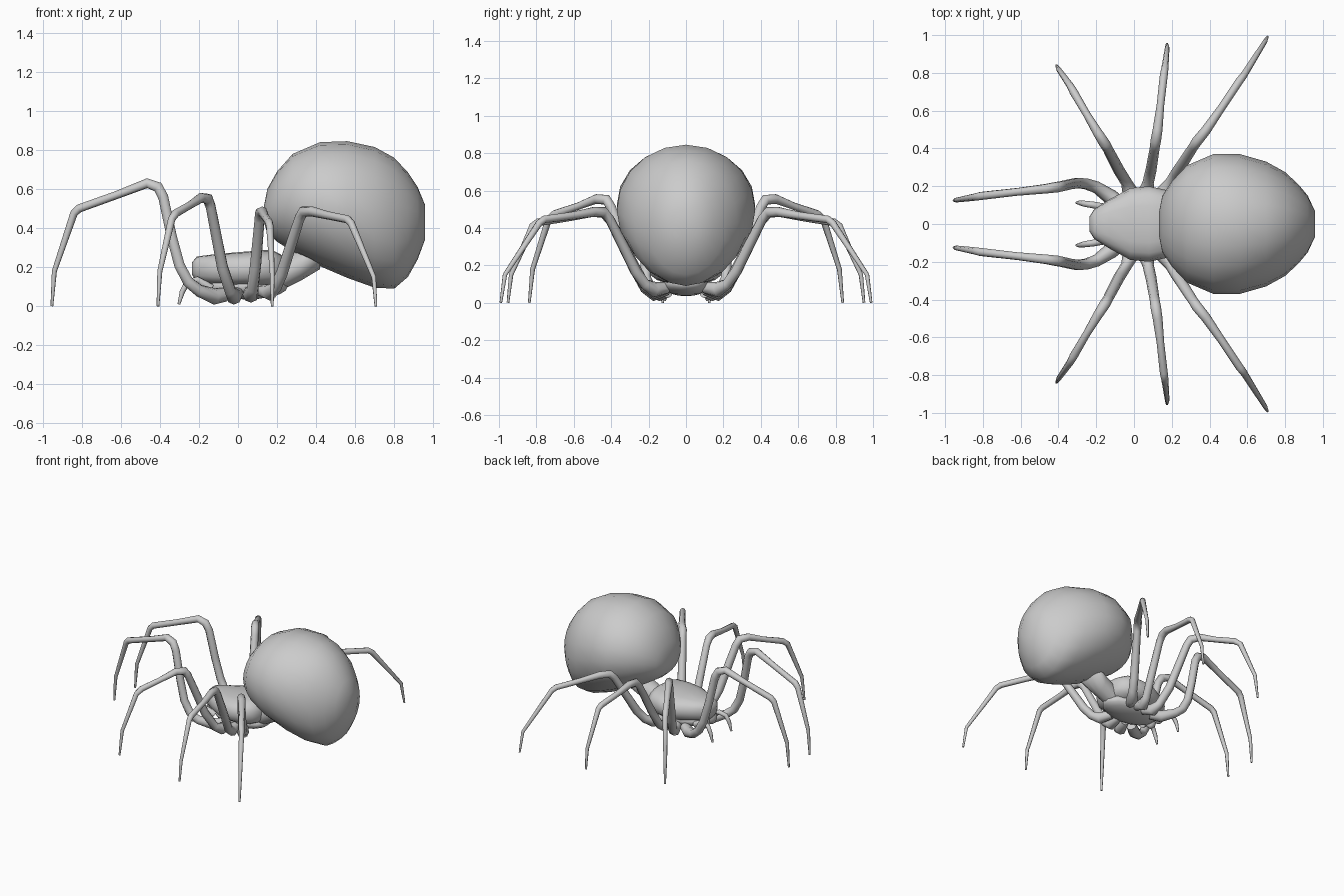
import bpy, bmesh, math


def add_mirror(ob):
    m = ob.modifiers.new("mirror", 'MIRROR')
    m.use_axis = (False, True, False)


def loft(name, sections, sides=20, power=1.0):
    """Skin oval sections given as (x, z_bottom, z_top, half_width)."""
    bm = bmesh.new()
    rings = []
    for x, zb, zt, w in sections:
        ring = []
        for i in range(sides):
            a = 2 * math.pi * i / sides
            c, s = math.cos(a), math.sin(a)
            y = w * math.copysign(abs(c) ** power, c)
            z = (zb + zt) / 2 + (zt - zb) / 2 * math.copysign(abs(s) ** power, s)
            ring.append(bm.verts.new((x, y, z)))
        rings.append(ring)
    for r0, r1 in zip(rings, rings[1:]):
        for i in range(sides):
            j = (i + 1) % sides
            bm.faces.new((r0[i], r0[j], r1[j], r1[i]))
    bm.faces.new(rings[0])
    bm.faces.new(rings[-1])
    bmesh.ops.recalc_face_normals(bm, faces=bm.faces)
    for f in bm.faces:
        f.smooth = True
    me = bpy.data.meshes.new(name)
    bm.to_mesh(me)
    bm.free()
    ob = bpy.data.objects.new(name, me)
    bpy.context.collection.objects.link(ob)
    return ob


def tube(name, pts):
    """Tapered limb through (x, y, z, radius) points, mirrored across y."""
    cu = bpy.data.curves.new(name, 'CURVE')
    cu.dimensions = '3D'
    cu.bevel_depth = 1.0
    cu.bevel_resolution = 2
    cu.use_fill_caps = True
    sp = cu.splines.new('POLY')
    sp.points.add(len(pts) - 1)
    for p, (x, y, z, r) in zip(sp.points, pts):
        p.co = (x, y, z, 1)
        p.radius = r
    sp.use_smooth = True
    ob = bpy.data.objects.new(name, cu)
    bpy.context.collection.objects.link(ob)
    bpy.ops.object.select_all(action='DESELECT')
    ob.select_set(True)
    bpy.context.view_layer.objects.active = ob
    bpy.ops.object.convert(target='MESH')
    add_mirror(bpy.context.view_layer.objects.active)


def ball(name, loc, scale, mirrored=True):
    bm = bmesh.new()
    bmesh.ops.create_uvsphere(bm, u_segments=14, v_segments=10, radius=1)
    for v in bm.verts:
        v.co = [c * s + l for c, s, l in zip(v.co, scale, loc)]
    for f in bm.faces:
        f.smooth = True
    me = bpy.data.meshes.new(name)
    bm.to_mesh(me)
    bm.free()
    ob = bpy.data.objects.new(name, me)
    bpy.context.collection.objects.link(ob)
    if mirrored:
        add_mirror(ob)


# Large drooping abdomen
loft("abdomen", [
    (.132, .43, .51, .06), (.15, .375, .60, .15), (.20, .33, .69, .225),
    (.28, .28, .78, .31), (.42, .205, .84, .37), (.56, .145, .845, .37),
    (.70, .095, .815, .33), (.80, .09, .76, .275), (.87, .15, .685, .21),
    (.92, .24, .61, .15), (.957, .34, .52, .07)])

# Flattened head shield, belly plate and waist
loft("carapace", [
    (-.235, .16, .225, .04), (-.21, .125, .255, .08), (-.13, .11, .265, .13),
    (-.02, .10, .275, .19), (.08, .10, .283, .20), (.17, .10, .29, .18),
    (.22, .12, .265, .14), (.245, .15, .23, .07)], 16, .75)
ball("sternum", (.04, 0, .10), (.22, .13, .065), False)
loft("waist", [(.12, .05, .17, .06), (.22, .08, .24, .07),
               (.32, .13, .29, .08), (.42, .19, .36, .10)], 12)

# Four leg pairs, each bending at two knees
tube("front_leg", [
    (-.06, .10, .06, .035), (-.12, .14, .05, .042), (-.20, .195, .08, .032),
    (-.255, .213, .125, .03), (-.30, .217, .21, .029), (-.34, .21, .36, .028),
    (-.383, .20, .56, .028), (-.41, .195, .61, .029), (-.465, .187, .63, .026),
    (-.62, .17, .57, .021), (-.815, .148, .50, .022), (-.84, .143, .475, .02),
    (-.94, .127, .18, .013), (-.953, .125, .0, .007)])
tube("second_leg", [
    (.0, .10, .07, .03), (-.02, .17, .05, .042), (-.04, .22, .08, .03),
    (-.08, .285, .20, .03), (-.14, .40, .51, .027), (-.155, .425, .55, .029),
    (-.19, .48, .555, .026), (-.25, .58, .515, .02), (-.32, .70, .475, .022),
    (-.34, .735, .445, .019), (-.40, .82, .18, .013), (-.41, .838, .0, .007)])
tube("third_leg", [
    (.06, .10, .08, .03), (.065, .17, .06, .042), (.075, .22, .09, .03),
    (.09, .285, .21, .029), (.11, .405, .44, .026), (.115, .44, .48, .028),
    (.125, .50, .485, .026), (.14, .63, .455, .02), (.158, .79, .43, .021),
    (.163, .82, .41, .019), (.176, .935, .15, .012), (.175, .952, .0, .007)])
tube("rear_leg", [
    (.12, .10, .08, .03), (.16, .17, .07, .042), (.195, .22, .10, .03),
    (.225, .27, .17, .03), (.315, .41, .45, .026), (.335, .44, .485, .028),
    (.38, .495, .485, .026), (.46, .61, .465, .021), (.56, .76, .445, .021),
    (.58, .785, .425, .019), (.695, .968, .15, .012), (.706, .99, .0, .007)])

# Feelers and jaws under the head
tube("feeler", [(-.14, .08, .09, .025), (-.21, .10, .135, .018),
                (-.26, .107, .12, .016), (-.285, .112, .075, .014),
                (-.303, .113, .01, .007)])
ball("jaw", (-.185, .042, .12), (.04, .038, .06))
